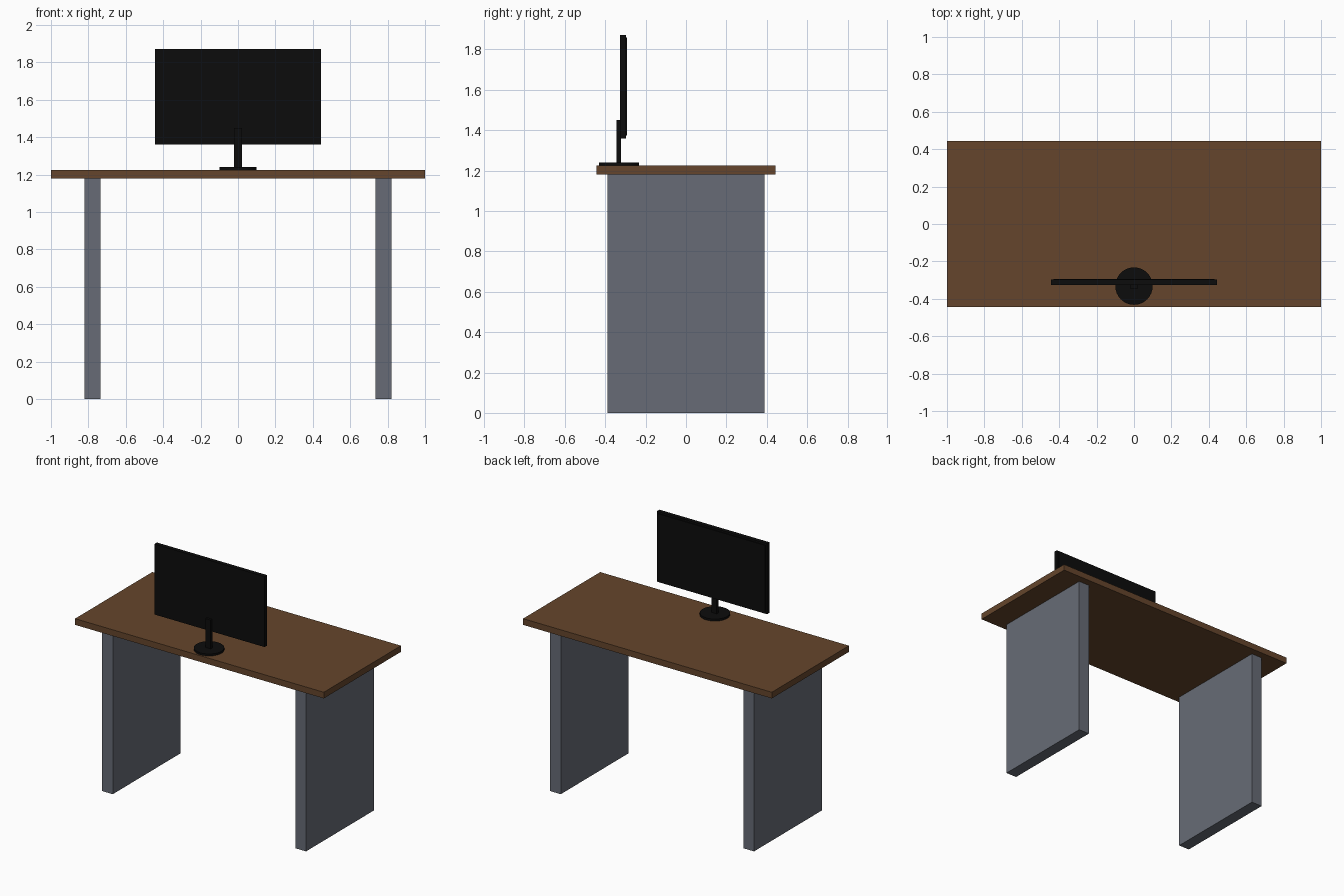
import bpy

cube = bpy.data.objects.get("Cube")
if cube:
    bpy.data.objects.remove(cube, do_unlink=True)


def material(name, rgb):
    mat = bpy.data.materials.new(name)
    mat.use_nodes = True
    colour = (*rgb, 1.0)
    mat.diffuse_color = colour
    shader = mat.node_tree.nodes["Principled BSDF"]
    shader.inputs["Base Color"].default_value = colour
    return mat


def box(name, low, high, mat):
    """Box spanning two opposite corners."""
    centre = [(a + b) / 2 for a, b in zip(low, high)]
    size = [b - a for a, b in zip(low, high)]
    bpy.ops.mesh.primitive_cube_add(size=1, location=centre)
    obj = bpy.context.object
    obj.name = name
    obj.scale = size
    bpy.ops.object.transform_apply(location=False, rotation=False, scale=True)
    obj.data.materials.append(mat)
    return obj


wood = material("brown wood", (0.13, 0.06, 0.025))
grey = material("slate grey", (0.135, 0.148, 0.18))
black = material("black plastic", (0.0037, 0.0037, 0.0037))

# Desk: flat top on two slab legs
box("desk_top", (-1, -0.443, 1.18), (1, 0.443, 1.225), wood)
for side, x in (("right", -0.777), ("left", 0.777)):
    box(side + "_leg", (x - 0.043, -0.39, 0), (x + 0.043, 0.39, 1.18), grey)

# Monitor stand: round foot and flat post
bpy.ops.mesh.primitive_cylinder_add(vertices=32, radius=0.1, depth=0.015,
                                    location=(0, -0.332, 1.2325))
foot = bpy.context.object
foot.name = "monitor_foot"
foot.data.materials.append(black)
bpy.ops.object.shade_smooth_by_angle()
box("monitor_post", (-0.021, -0.344, 1.235), (0.021, -0.323, 1.45), black)

# Monitor: casing with a thin screen plate facing the desk
box("monitor_casing", (-0.443, -0.327, 1.36), (0.443, -0.298, 1.872), black)
box("monitor_screen", (-0.43, -0.299, 1.373), (0.43, -0.293, 1.859), black)
